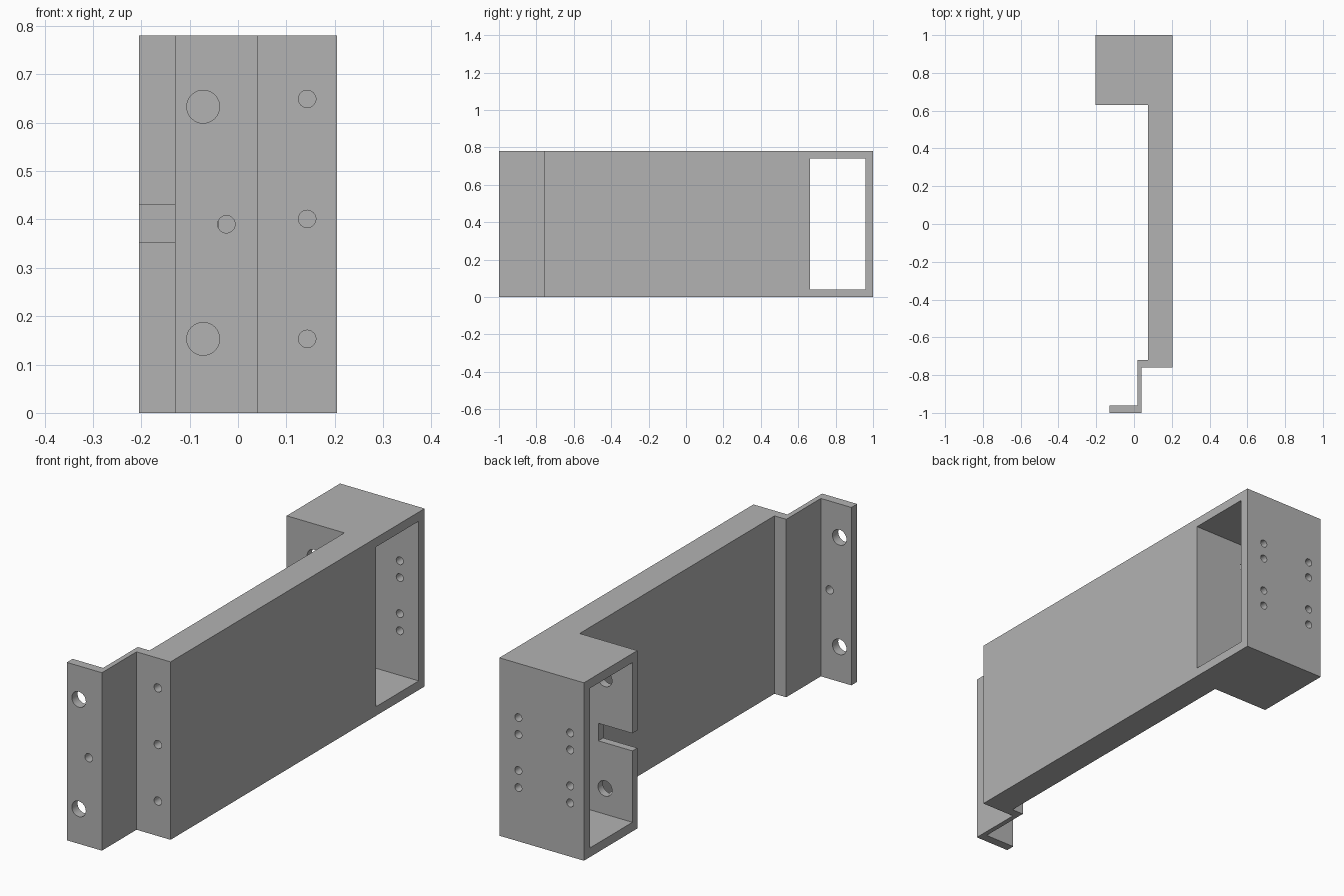
import bpy, bmesh, math
from mathutils import Matrix, Vector

cube = bpy.data.objects.get("Cube")
if cube:
    bpy.data.objects.remove(cube, do_unlink=True)

HEIGHT = 0.78
MID = HEIGHT / 2

grey = bpy.data.materials.new("plain grey")
grey.use_nodes = True
colour = (0.45, 0.45, 0.45, 1)
grey.diffuse_color = colour
grey.node_tree.nodes["Principled BSDF"].inputs["Base Color"].default_value = colour


def make_object(name, bm):
    bmesh.ops.recalc_face_normals(bm, faces=bm.faces)
    mesh = bpy.data.meshes.new(name)
    bm.to_mesh(mesh)
    bm.free()
    mesh.materials.append(grey)
    obj = bpy.data.objects.new(name, mesh)
    bpy.context.collection.objects.link(obj)
    return obj


cutters = []


def cut_box(low, high):
    low, high = Vector(low), Vector(high)
    bm = bmesh.new()
    bmesh.ops.create_cube(bm, size=1)
    bmesh.ops.scale(bm, vec=high - low, verts=bm.verts)
    bmesh.ops.translate(bm, vec=(low + high) / 2, verts=bm.verts)
    cutters.append(make_object("box_cutter", bm))


def cut_hole(x, z, radius, y0, y1):
    bm = bmesh.new()
    place = Matrix.Translation((x, (y0 + y1) / 2, z)) @ Matrix.Rotation(math.pi / 2, 4, "X")
    bmesh.ops.create_cone(bm, cap_ends=True, segments=32, radius1=radius,
                          radius2=radius, depth=y1 - y0, matrix=place)
    cutters.append(make_object("hole_cutter", bm))


# Bracket: plan outline of the flange, step, arm and head, raised to full height
outline = [(-0.13, -1), (0.04, -1), (0.04, -0.76), (0.205, -0.76), (0.205, 1),
           (-0.205, 1), (-0.205, 0.63), (0.075, 0.63), (0.075, -0.72),
           (0.018, -0.72), (0.018, -0.96), (-0.13, -0.96)]
bm = bmesh.new()
base = bm.faces.new([bm.verts.new((x, y, 0)) for x, y in outline])
raised = bmesh.ops.extrude_face_region(bm, geom=[base])
bmesh.ops.translate(bm, vec=(0, 0, HEIGHT),
                    verts=[v for v in raised["geom"] if isinstance(v, bmesh.types.BMVert)])
bracket = make_object("bracket", bm)

# Open box through the head, and the slot in its front wall
cut_box((-0.3, 0.664, 0.04), (0.3, 0.959, HEIGHT - 0.04))
cut_box((-0.3, 0.6, 0.353), (-0.04, 0.7, 0.43))

# Large holes in the flange and the head's front wall
for z in (MID - 0.237, MID + 0.243):
    for y0, y1 in ((-1.1, -0.9), (0.6, 0.7)):
        cut_hole(-0.072, z, 0.034, y0, y1)

# Small flange hole
cut_hole(-0.024, MID, 0.018, -1.1, -0.9)

# Blind holes in the end of the arm
for z in (0.153, 0.401, 0.649):
    cut_hole(0.143, z, 0.018, -0.9, -0.56)

# Two columns of holes in the back wall
for x in (0.113, -0.138):
    for dz in (-0.155, -0.08, 0.078, 0.152):
        cut_hole(x, MID + dz, 0.017, 0.9, 1.1)

# Apply the cuts and remove the cutters
for cutter in cutters:
    mod = bracket.modifiers.new("cut", "BOOLEAN")
    mod.operation = "DIFFERENCE"
    mod.solver = "EXACT"
    mod.object = cutter
    cutter.hide_render = True
depsgraph = bpy.context.evaluated_depsgraph_get()
result = bpy.data.meshes.new_from_object(bracket.evaluated_get(depsgraph))
bracket.modifiers.clear()
bracket.data = result
for cutter in cutters:
    bpy.data.objects.remove(cutter, do_unlink=True)
result.materials.clear()
result.materials.append(grey)
for face in result.polygons:
    face.material_index = 0

# Round holes shade smooth, flat faces stay crisp
bpy.ops.object.select_all(action="DESELECT")
bracket.select_set(True)
bpy.context.view_layer.objects.active = bracket
bpy.ops.object.shade_smooth_by_angle(angle=math.radians(30))
